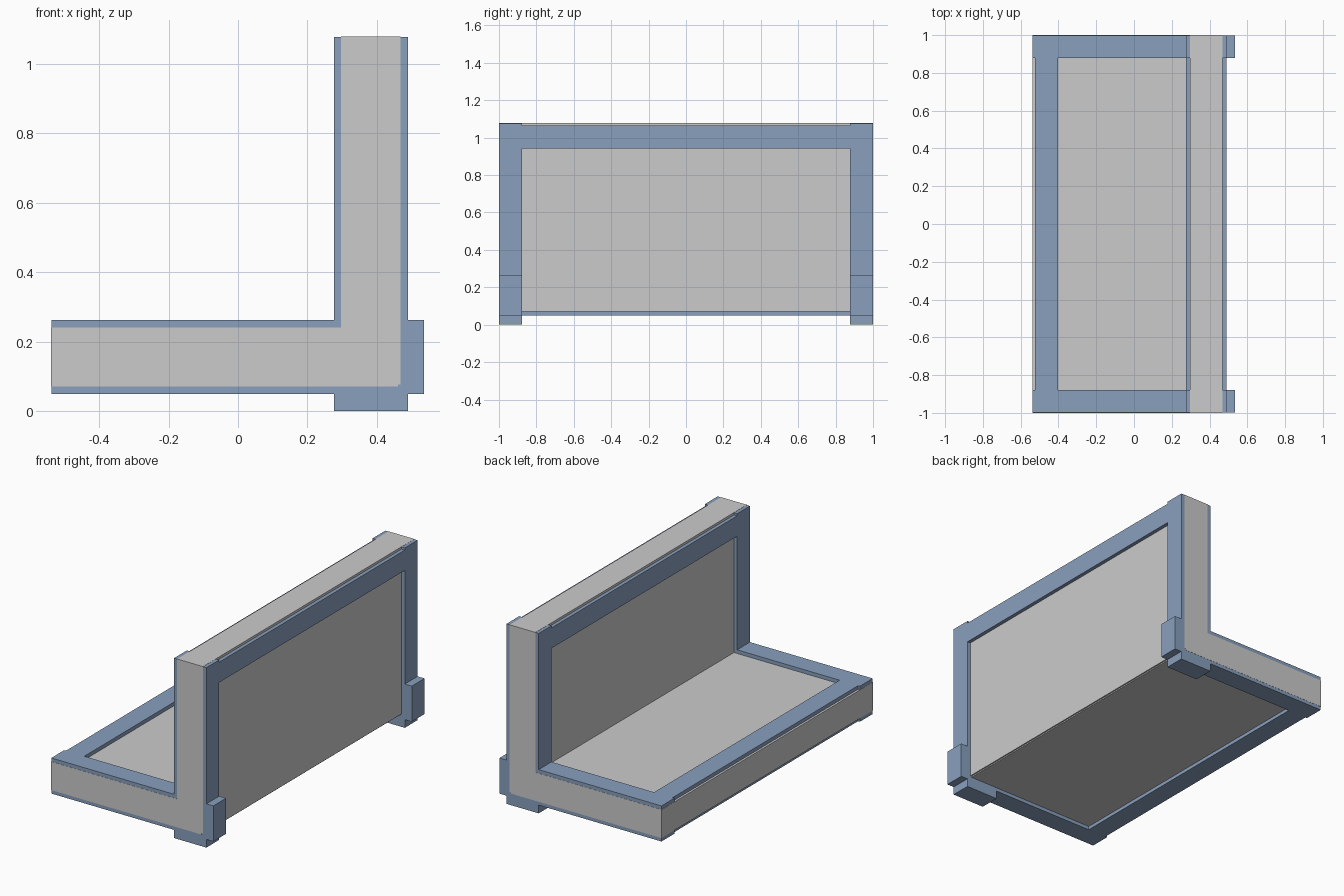
import bpy

if "Cube" in bpy.data.objects:
    bpy.data.objects.remove(bpy.data.objects["Cube"])

blue = bpy.data.materials.new("frame_blue")
blue.diffuse_color = (0.25, 0.35, 0.51, 1)
blue.use_nodes = True
blue.node_tree.nodes["Principled BSDF"].inputs["Base Color"].default_value = blue.diffuse_color


def extrude(name, profile, y0, y1, mat=None):
    """Closed x/z profile (counter-clockwise from the front) extruded along y."""
    n = len(profile)
    verts = [(x, y, z) for y in (y0, y1) for x, z in profile]
    faces = [tuple(range(n)), tuple(range(2 * n - 1, n - 1, -1))]
    faces += [(i, i + n, (i + 1) % n + n, (i + 1) % n) for i in range(n)]
    mesh = bpy.data.meshes.new(name)
    mesh.from_pydata(verts, [], faces)
    if mat:
        mesh.materials.append(mat)
    obj = bpy.data.objects.new(name, mesh)
    bpy.context.collection.objects.link(obj)
    return obj


def box(name, x0, x1, z0, z1, half_y, mat=None):
    return extrude(name, [(x0, z0), (x1, z0), (x1, z1), (x0, z1)], -half_y, half_y, mat)


# Grey seat and back panels, a hair proud of the frame where they lie flush
box("seat_panel", -0.538, 0.46, 0.07, 0.24, 1.0)
box("back_panel", 0.297, 0.468, 0.077, 1.078, 1.0)

# Blue L-shaped end frames whose crossing beams overrun at the corner
end_profile = [(-0.537, 0.049), (0.276, 0.049), (0.276, 0), (0.49, 0),
               (0.49, 0.049), (0.536, 0.049), (0.536, 0.262), (0.49, 0.262),
               (0.49, 1.077), (0.276, 1.077), (0.276, 0.262), (-0.537, 0.262)]
extrude("end_frame_front", end_profile, -0.999, -0.878, blue)
extrude("end_frame_rear", end_profile, 0.878, 0.999, blue)

# Blue rails joining the two end frames
box("seat_edge_rail", -0.525, -0.403, 0.049, 0.262, 0.878, blue)
box("back_top_rail", 0.276, 0.49, 0.942, 1.064, 0.878, blue)
